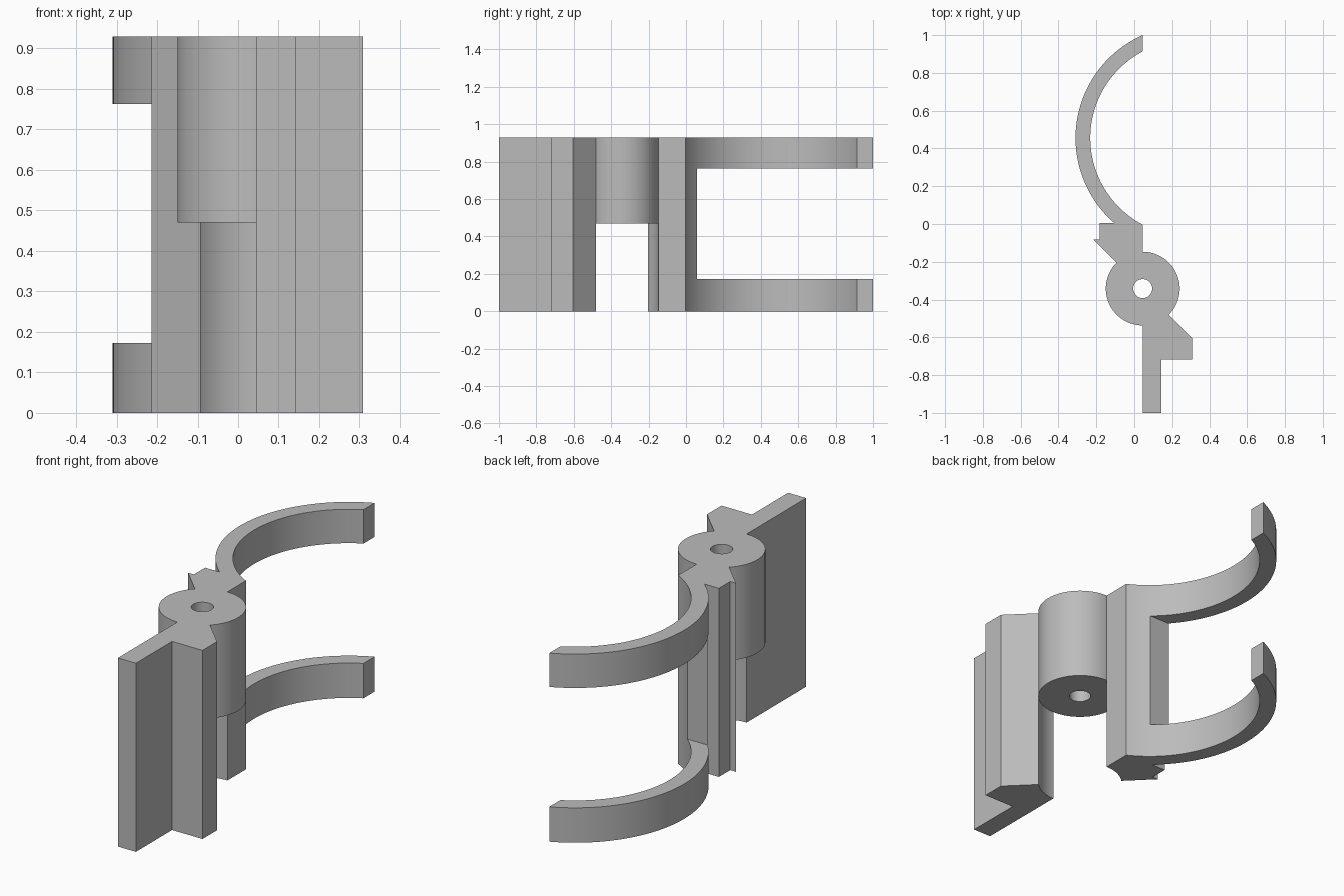
import bpy, bmesh
from math import pi, asin, acos, cos, sin, radians

cube = bpy.data.objects.get("Cube")
if cube:
    bpy.data.objects.remove(cube, do_unlink=True)

HEIGHT = 0.93
MID = 0.47                     # underside of the barrel
PIN = (0.045, -0.342)          # hinge axis
BARREL_R, HOLE_R = 0.195, 0.05
CLAW = (0.286, 0.455)          # centre of the curved jaws
CLAW_OUT, CLAW_IN = 0.596, 0.518
EDGE_X = 0.045                 # plane where leaves and jaws end
STUB_Y = 0.06                  # jaws split above this line

grey = bpy.data.materials.new("plain_grey")
grey.use_nodes = True
colour = (0.5, 0.5, 0.5, 1)
grey.diffuse_color = colour
grey.node_tree.nodes["Principled BSDF"].inputs["Base Color"].default_value = colour


def arc(centre, radius, start, end, steps):
    angles = [start + (end - start) * i / steps for i in range(steps + 1)]
    return [(centre[0] + radius * cos(a), centre[1] + radius * sin(a)) for a in angles]


def finish(name, bm):
    bmesh.ops.recalc_face_normals(bm, faces=bm.faces)
    mesh = bpy.data.meshes.new(name)
    bm.to_mesh(mesh)
    bm.free()
    mesh.materials.append(grey)
    obj = bpy.data.objects.new(name, mesh)
    bpy.context.collection.objects.link(obj)
    bpy.ops.object.select_all(action='DESELECT')
    obj.select_set(True)
    bpy.context.view_layer.objects.active = obj
    bpy.ops.object.shade_smooth_by_angle(angle=radians(30))
    return obj


def prism(name, outline, bottom, top):
    bm = bmesh.new()
    face = bm.faces.new([bm.verts.new((x, y, bottom)) for x, y in outline])
    new = bmesh.ops.extrude_face_region(bm, geom=[face])["geom"]
    moved = [v for v in new if isinstance(v, bmesh.types.BMVert)]
    bmesh.ops.translate(bm, verts=moved, vec=(0, 0, top - bottom))
    return finish(name, bm)


def tube(name, centre, outer, inner, bottom, top, steps=96):
    bm = bmesh.new()
    loops = []
    for r, z in ((outer, bottom), (outer, top), (inner, top), (inner, bottom)):
        ring = arc(centre, r, 0, 2 * pi, steps)[:-1]
        loops.append([bm.verts.new((x, y, z)) for x, y in ring])
    for k in range(4):
        a, b = loops[k], loops[(k + 1) % 4]
        for i in range(steps):
            j = (i + 1) % steps
            bm.faces.new((a[i], a[j], b[j], b[i]))
    return finish(name, bm)


def claw_angle_at_y(radius, y):
    return pi + asin((CLAW[1] - y) / radius)


def claw_angle_at_x(radius, x):
    return pi - acos((CLAW[0] - x) / radius)


# Hinge barrel with pin hole, upper half only
tube("hinge_barrel", PIN, BARREL_R, HOLE_R, MID, HEIGHT)

# Front leaf: handle plate, stop block and a concave seat around the barrel
prism("front_leaf",
      [(EDGE_X, -1), (0.143, -1), (0.143, -0.718), (0.309, -0.718), (0.309, -0.605)]
      + arc(PIN, BARREL_R, -pi / 4, -pi / 2, 12), 0, HEIGHT)

# Rear leaf: concave seat, hooked block and the root of the jaws
in_root = claw_angle_at_y(CLAW_IN, STUB_Y)
out_root = claw_angle_at_y(CLAW_OUT, STUB_Y)
in_foot = 2 * pi - claw_angle_at_x(CLAW_IN, EDGE_X) + 0
prism("rear_leaf",
      arc(PIN, BARREL_R, pi / 2, pi * 3 / 4, 12)
      + [(-0.214, -0.083), (-0.183, -0.083), (-0.183, 0.005)]
      + arc(CLAW, CLAW_OUT, claw_angle_at_y(CLAW_OUT, 0.005), out_root, 6)
      + arc(CLAW, CLAW_IN, in_root, in_foot, 8), 0, HEIGHT)

# Curved jaws, one at each end of the rear leaf
jaw = (arc(CLAW, CLAW_OUT, out_root, claw_angle_at_x(CLAW_OUT, EDGE_X), 48)
       + arc(CLAW, CLAW_IN, claw_angle_at_x(CLAW_IN, EDGE_X), in_root, 48))
for name, bottom, top in (("lower_jaw", 0, 0.172), ("upper_jaw", 0.763, HEIGHT)):
    prism(name, jaw, bottom, top)
